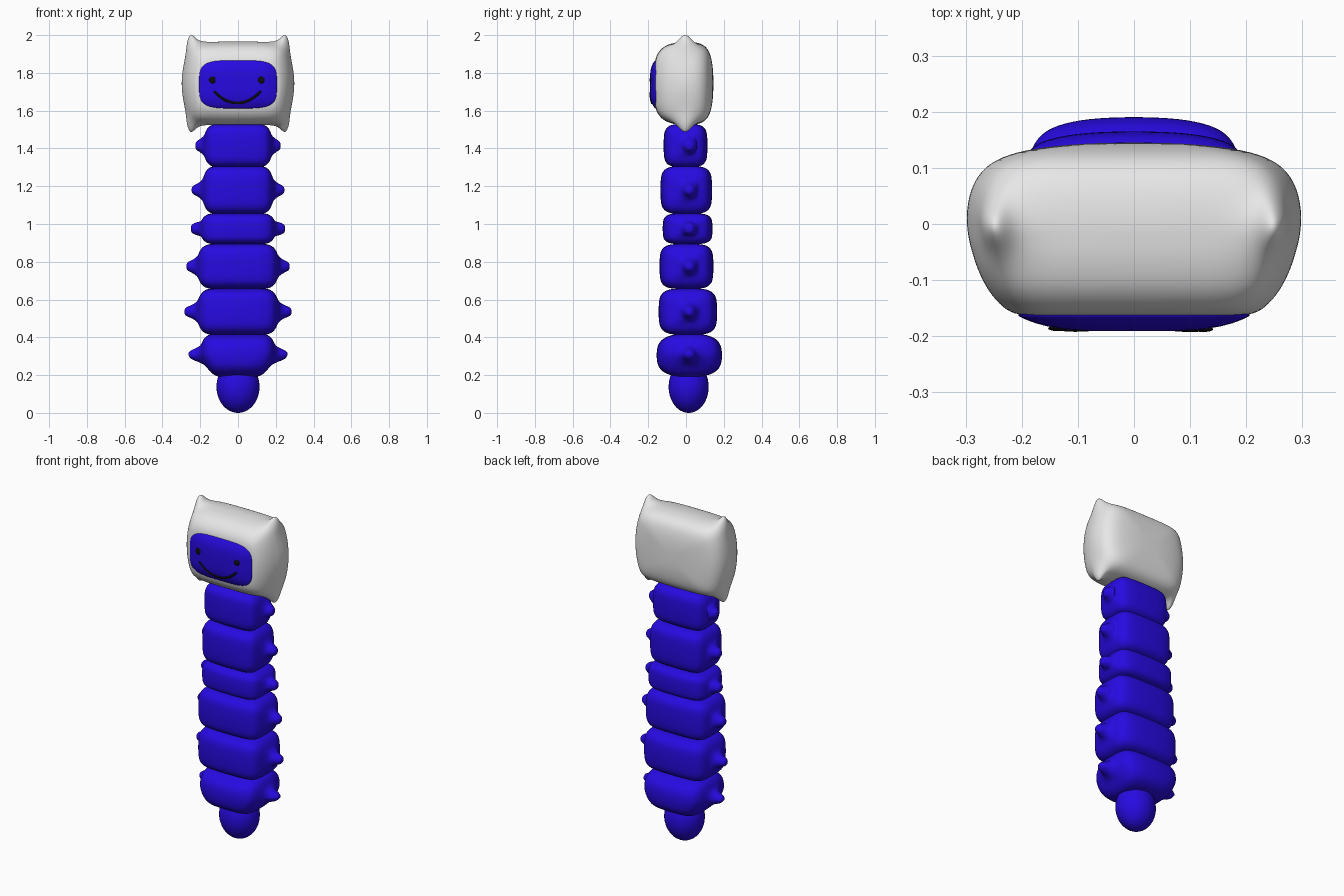
import bpy, bmesh, math

if "Cube" in bpy.data.objects:
    bpy.data.objects.remove(bpy.data.objects["Cube"])


def material(name, rgb):
    m = bpy.data.materials.new(name)
    m.diffuse_color = (*rgb, 1)
    m.use_nodes = True
    m.node_tree.nodes["Principled BSDF"].inputs["Base Color"].default_value = m.diffuse_color
    return m


BLUE = material("blue", (0.02, 0.003, 0.75))
WHITE = material("off_white", (0.8, 0.8, 0.8))
BLACK = material("black", (0.004, 0.004, 0.004))


def loft(name, rings, mat, levels=2):
    """Skin closed rings of points, cap both ends, smooth the result."""
    bm = bmesh.new()
    loops = [[bm.verts.new(p) for p in r] for r in rings]
    n = len(loops[0])
    for a, b in zip(loops, loops[1:]):
        for i in range(n):
            j = (i + 1) % n
            bm.faces.new((a[i], a[j], b[j], b[i]))
    bm.faces.new(loops[0])
    bm.faces.new(loops[-1])
    bmesh.ops.recalc_face_normals(bm, faces=bm.faces)
    for f in bm.faces:
        f.smooth = True
    mesh = bpy.data.meshes.new(name)
    bm.to_mesh(mesh)
    bm.free()
    mesh.materials.append(mat)
    ob = bpy.data.objects.new(name, mesh)
    bpy.context.collection.objects.link(ob)
    if levels:
        s = ob.modifiers.new("smooth", 'SUBSURF')
        s.levels = s.render_levels = levels
    return ob


def superellipse(a, b, n, count=24):
    """Rounded rectangle outline."""
    pts = []
    for i in range(count):
        t = 2 * math.pi * i / count
        c, s = math.cos(t), math.sin(t)
        pts.append((math.copysign(abs(c) ** (2 / n) * a, c),
                    math.copysign(abs(s) ** (2 / n) * b, s)))
    return pts


# Body segments: boxy pillows lofted sideways into a small nub on each side
BODY = [(0, 1, 1), (0.45, 0.98, 1), (0.72, 0.91, 1), (0.86, 0.82, 0.9),
        (0.95, 0.66, 0.72), (1.0, 0.42, 0.48)]
NUB = [(0.2, 0.046), (0.5, 0.034), (0.85, 0.025), (1.0, 0.012)]


def segment(name, z0, z1, y0, y1, w, tip, n, taper=0.0):
    zc, hz, yc, hy = (z0 + z1) / 2, (z1 - z0) / 2, (y0 + y1) / 2, (y1 - y0) / 2
    half = [(u * w, hy * sy, hz * sz, n, yc) for u, sy, sz in BODY]
    half += [(w + t * (tip - w), r, min(r, hz * 0.45), 2, 0.018) for t, r in NUB]
    stations = [(-s[0], *s[1:]) for s in reversed(half[1:])] + half
    rings = []
    for x, a, b, e, cy in stations:
        ring = []
        for py, pz in superellipse(a, b, e):
            k = 1 - taper * max(0, -pz / hz)     # narrows toward the bottom
            ring.append((x * k, cy + py, zc + pz))
        rings.append(ring)
    return loft(name, rings, BLUE)


SEGMENTS = [
    (1.300, 1.530, -0.120, 0.115, 0.178, 0.226, 4.0, 0),
    (1.052, 1.308, -0.137, 0.140, 0.185, 0.246, 4.0, 0),
    (0.892, 1.058, -0.125, 0.142, 0.195, 0.250, 4.0, 0),
    (0.655, 0.896, -0.142, 0.147, 0.212, 0.274, 4.0, 0),
    (0.412, 0.660, -0.147, 0.167, 0.212, 0.284, 3.8, 0),
    (0.190, 0.420, -0.158, 0.193, 0.195, 0.264, 2.8, 0.25),
]
for i, spec in enumerate(SEGMENTS):
    segment(f"body_segment_{i + 1}", *spec)

# Rounded tail at the bottom
bpy.ops.mesh.primitive_uv_sphere_add(segments=40, ring_count=24, radius=1,
                                     location=(0, 0.014, 0.138))
tail = bpy.context.object
tail.name = "tail"
tail.scale = (0.114, 0.106, 0.138)
tail.data.materials.append(BLUE)
bpy.ops.object.shade_smooth()

# Pillow hood: plain outline blends to an eared outline around the middle
PLAIN = [(.3, 0), (.297, .06), (.287, .12), (.275, .16), (.262, .185), (.245, .2),
         (.225, .21), (.2, .216), (.16, .22), (.08, .222), (0, .222)]
EARED = [(.3, 0), (.295, .06), (.283, .12), (.275, .175), (.272, .228), (.252, .272),
         (.228, .245), (.205, .225), (.16, .219), (.08, .222), (0, .222)]
HOOD = [(-.166, .5, .35), (-.163, .7, .58), (-.15, .78, .73), (-.12, .87, .88),
        (-.08, .935, .95), (-.05, .965, .98), (-.03, .985, .99), (-.01, .995, 1),
        (.01, 1, 1), (.03, .995, .995), (.06, .975, .975), (.09, .925, .925),
        (.115, .83, .83), (.132, .66, .66), (.142, .4, .4), (.145, .15, .15)]
HEAD_Z = 1.744
rings = []
for y, sx, sz in HOOD:
    k = math.exp(-((y + 0.005) / 0.045) ** 2)
    q = [((p[0] + (e[0] - p[0]) * k) * sx, (p[1] + (e[1] - p[1]) * k) * sz)
         for p, e in zip(PLAIN, EARED)]
    outline = q + [(-x, z) for x, z in q[-2::-1]]
    outline += [(x, -z) for x, z in outline[-2:0:-1]]
    rings.append([(x, y, HEAD_Z + z) for x, z in outline])
loft("hood", rings, WHITE)

# Domed face panel set in the hood opening
FACE_W, FACE_H, FACE_Z = 0.206, 0.127, 1.739


def face_y(x, z):
    rho = (x / FACE_W) ** 4 + ((z - FACE_Z) / FACE_H) ** 4
    return -0.164 - 0.027 * (1 - rho)


rings = [[(x, -0.13, FACE_Z + z) for x, z in superellipse(FACE_W, FACE_H, 4, 64)]]
for s in (1, 0.97, 0.92, 0.85, 0.75, 0.6, 0.4, 0.15):
    rings.append([(x, -0.164 - 0.027 * (1 - s ** 4), FACE_Z + z)
                  for x, z in superellipse(FACE_W * s, FACE_H * s, 4, 64)])
loft("face", rings, BLUE, 0)

# Eyes
for side, x in (("left", -0.135), ("right", 0.123)):
    bpy.ops.mesh.primitive_uv_sphere_add(segments=20, ring_count=12, radius=1,
                                         location=(x, face_y(x, 1.762), 1.762))
    eye = bpy.context.object
    eye.name = f"eye_{side}"
    eye.scale = (0.018, 0.005, 0.018)
    eye.data.materials.append(BLACK)
    bpy.ops.object.shade_smooth()

# Smile: thin tube following the face surface
rings = []
for i in range(25):
    u = -1 + i / 12
    x, z = -0.003 + 0.124 * u, 1.641 + 0.062 * abs(u) ** 2.1
    slope = 0.062 * 2.1 * abs(u) ** 1.1 * math.copysign(1, u) / 0.124
    ln = math.hypot(1, slope)
    nx, nz = -slope / ln, 1 / ln
    y = face_y(x, z)
    ring = []
    for j in range(8):
        a = 2 * math.pi * j / 8
        r = 0.0065 * math.cos(a)
        ring.append((x + nx * r, y + 0.004 * math.sin(a), z + nz * r))
    rings.append(ring)
loft("smile", rings, BLACK, 0)
